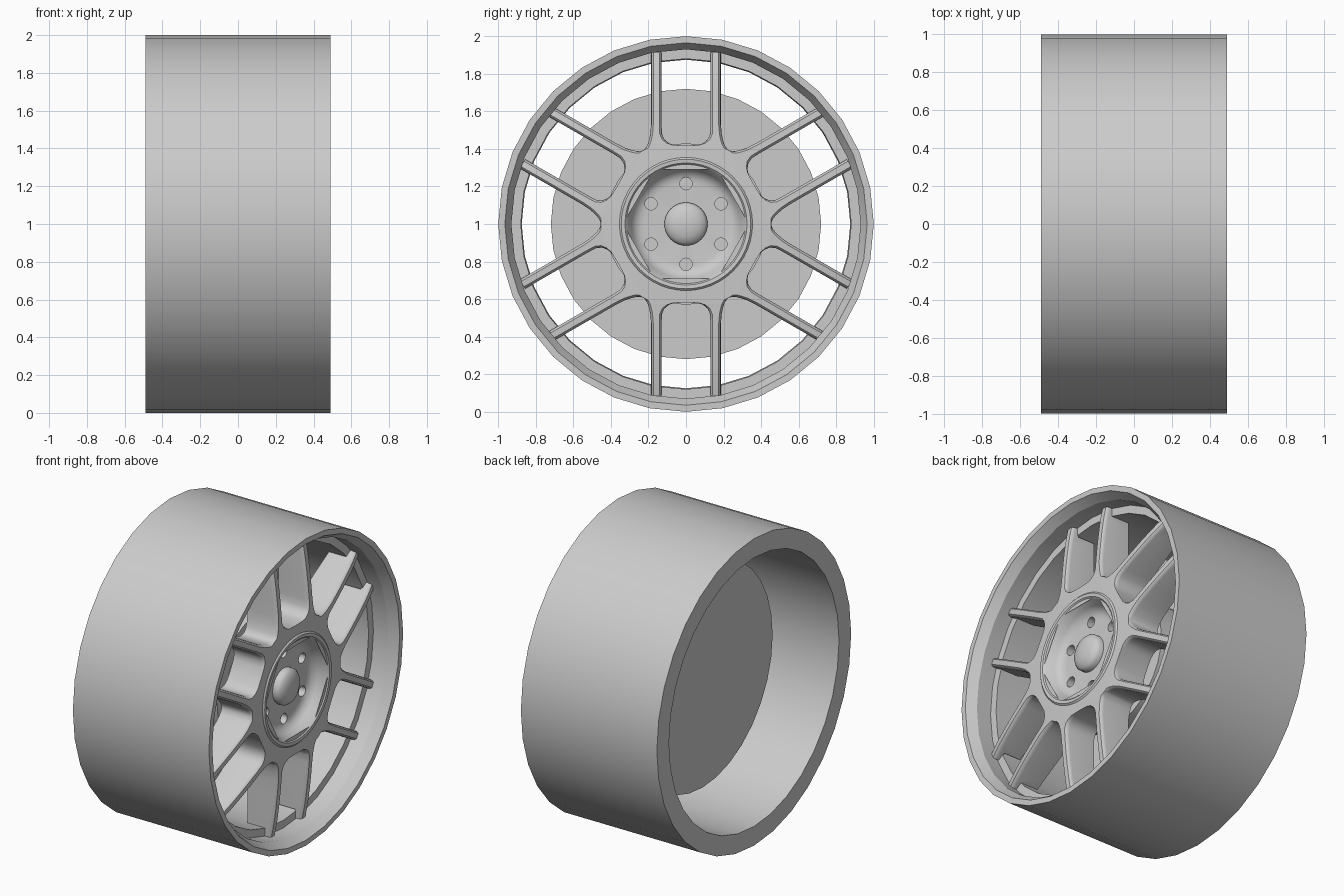
import bpy, bmesh, math
from mathutils import Vector

if "Cube" in bpy.data.objects:
    bpy.data.objects.remove(bpy.data.objects["Cube"])

CZ = 1.0  # axle height; the axle runs along x

grey = bpy.data.materials.new("wheel_grey")
grey.diffuse_color = (0.6, 0.6, 0.6, 1)
grey.use_nodes = True
grey.node_tree.nodes["Principled BSDF"].inputs["Base Color"].default_value = grey.diffuse_color


def finish(name, bm, angle=35):
    bmesh.ops.remove_doubles(bm, verts=bm.verts, dist=0.0004)
    bmesh.ops.dissolve_degenerate(bm, edges=bm.edges, dist=0.0004)
    bmesh.ops.recalc_face_normals(bm, faces=bm.faces)
    me = bpy.data.meshes.new(name)
    bm.to_mesh(me)
    bm.free()
    ob = bpy.data.objects.new(name, me)
    bpy.context.collection.objects.link(ob)
    me.materials.append(grey)
    bpy.ops.object.select_all(action='DESELECT')
    ob.select_set(True)
    bpy.context.view_layer.objects.active = ob
    bpy.ops.object.shade_smooth_by_angle(angle=math.radians(angle))
    return ob


def lathe(name, profile, n, closed=False, angle=35):
    """Revolve (x, radius) points around the axle."""
    bm = bmesh.new()
    rings = []
    for x, r in profile:
        rings.append([bm.verts.new((x, r * math.sin(2 * math.pi * i / n),
                                    CZ + r * math.cos(2 * math.pi * i / n)))
                      for i in range(n)])
    pairs = list(zip(rings, rings[1:]))
    if closed:
        pairs.append((rings[-1], rings[0]))
    for a, b in pairs:
        for i in range(n):
            j = (i + 1) % n
            bm.faces.new((a[i], a[j], b[j], b[i]))
    if not closed:
        for ring in (rings[0], rings[-1]):
            bm.faces.new(ring)
    return finish(name, bm, angle)


# Rim barrel with stepped outer lip
lathe("rim_barrel", [(-0.49, 0.875), (-0.49, 1.0), (0.49, 1.0), (0.49, 0.965),
                     (0.43, 0.93), (0.325, 0.93), (0.325, 0.88)],
      32, closed=True, angle=25)

# Brake disc and the drum that joins it to the hub
lathe("brake_disc", [(-0.12, 0.72), (-0.05, 0.72)], 32)
lathe("brake_drum", [(-0.06, 0.43), (0.15, 0.43)], 32)

# Hub with dished centre
hub = lathe("hub", [(0.14, 0.34), (0.42, 0.36), (0.434, 0.345), (0.432, 0.325),
                    (0.42, 0.312), (0.37, 0.29), (0.345, 0.27), (0.333, 0.245),
                    (0.33, 0.22), (0.33, 0.02)], 48)

# Bolt holes cut into the hub floor
bm = bmesh.new()
for k in range(6):
    a = math.radians(30 + 60 * k)
    rings = [[bm.verts.new((x, 0.215 * math.cos(a) + 0.033 * math.cos(t * math.pi / 8),
                            CZ + 0.215 * math.sin(a) + 0.033 * math.sin(t * math.pi / 8)))
              for t in range(16)] for x in (0.27, 0.40)]
    bm.faces.new(rings[0])
    bm.faces.new(rings[1])
    for i in range(16):
        j = (i + 1) % 16
        bm.faces.new((rings[0][i], rings[0][j], rings[1][j], rings[1][i]))
cutter = finish("bolt_hole_cutter", bm)
cutter.hide_render = True
mod = hub.modifiers.new("bolt_holes", 'BOOLEAN')
mod.operation = 'DIFFERENCE'
mod.solver = 'EXACT'
mod.object = cutter
bpy.ops.object.select_all(action='DESELECT')
hub.select_set(True)
bpy.context.view_layer.objects.active = hub
bpy.ops.object.modifier_apply(modifier=mod.name)
bpy.data.objects.remove(cutter)
bpy.ops.object.shade_smooth_by_angle(angle=math.radians(35))

# Domed centre cap
lathe("centre_cap", [(0.32, 0.115), (0.36, 0.115), (0.378, 0.1), (0.392, 0.07),
                     (0.398, 0.035), (0.4, 0.004)], 32, angle=50)

# Spokes: half-sector loft (u, inner edge, outer edge, front x, back x)
T = math.tan(math.pi / 6)
stations = [
    (0.29, 0, 0.29 * T, 0.425, 0.20), (0.35, 0, 0.35 * T, 0.425, 0.20),
    (0.393, 0, 0.393 * T, 0.422, 0.20), (0.405, 0, 0.215, 0.422, 0.20),
    (0.418, 0, 0.207, 0.421, 0.20), (0.42, 0.06, 0.206, 0.421, 0.20),
    (0.43, 0.09, 0.202, 0.42, 0.20), (0.45, 0.115, 0.196, 0.419, 0.20),
    (0.48, 0.128, 0.19, 0.417, 0.20), (0.53, 0.13, 0.186, 0.414, 0.20),
    (0.62, 0.13, 0.186, 0.406, 0.20), (0.72, 0.13, 0.186, 0.395, 0.20),
    (0.80, 0.13, 0.186, 0.384, 0.20), (0.858, 0.13, 0.186, 0.374, 0.20),
    (0.858, 0.13, 0.186, 0.374, 0.32), (0.914, 0.13, 0.186, 0.362, 0.32)]


def section(u, a, b, f, back):
    ca = 0.012 if a > 0 else 0          # edge rounding only on open sides
    cb = 0.012 if b < u * T - 0.001 else 0
    return [(a, back), (a, f - 2 * ca), (a + ca * 0.3, f - 0.7 * ca), (a + ca, f),
            (b - cb, f), (b - cb * 0.3, f - 0.7 * cb), (b, f - 2 * cb), (b, back)]


bm = bmesh.new()
for k in range(6):
    ang = math.radians(30 + 60 * k)
    du = Vector((0, math.cos(ang), math.sin(ang)))
    dv = Vector((0, -math.sin(ang), math.cos(ang)))
    for side in (1, -1):
        loops = [[bm.verts.new(Vector((x, 0, CZ)) + du * s[0] + dv * (side * v))
                  for v, x in section(*s)] for s in stations]
        for i in range(len(stations) - 1):
            p, q = stations[i], stations[i + 1]
            for j in range(8):
                if j < 3 and p[1] == 0 and q[1] == 0:
                    continue            # shared wall inside the hub web
                if j in (4, 5, 6) and i < 2:
                    continue
                m = (j + 1) % 8
                bm.faces.new((loops[i][j], loops[i][m], loops[i + 1][m], loops[i + 1][j]))
        bm.faces.new(loops[-1])
finish("spokes", bm, 40)
